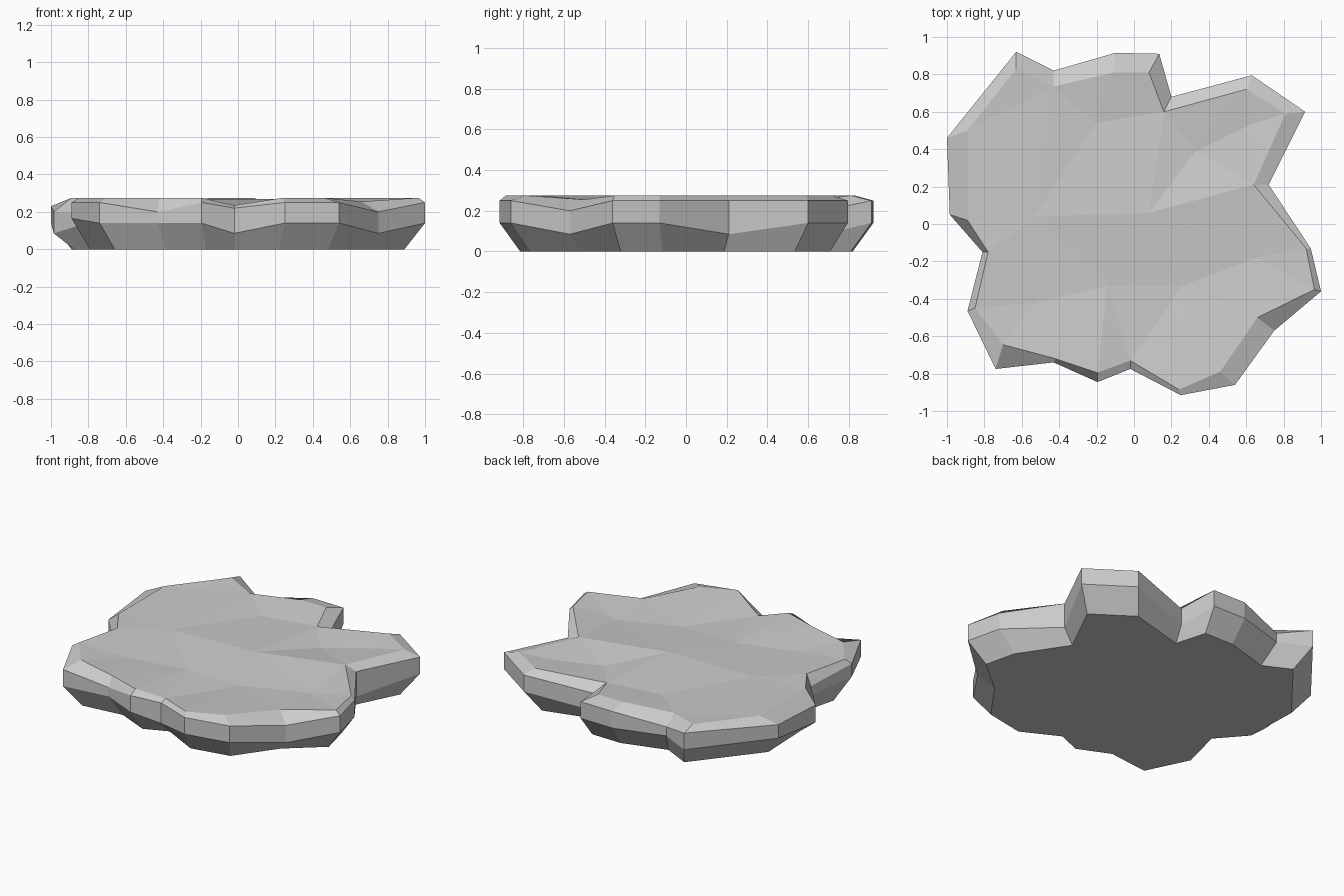
import bpy, bmesh
from mathutils import Vector
from mathutils.geometry import delaunay_2d_cdt

if "Cube" in bpy.data.objects:
    bpy.data.objects.remove(bpy.data.objects["Cube"])

# Widest outline of the slab, clockwise from back left
outline = [(-.63, .92), (-.43, .82), (-.10, .915), (.135, .91), (.20, .68), (.63, .795),
           (.915, .60), (.72, .21), (.945, -.13), (1, -.36), (.75, -.57), (.54, -.86),
           (.25, -.915), (-.02, -.775), (-.195, -.845), (-.43, -.74), (-.74, -.775),
           (-.89, -.465), (-.81, -.15), (-.985, .05), (-1, .46)]
# Inner edge of the bevelled top
rim = [(-.63, .83), (-.43, .735), (-.11, .81), (.08, .81), (.16, .60), (.60, .72),
       (.81, .59), (.64, .21), (.92, -.13), (.965, -.35), (.66, -.50), (.46, -.79),
       (.24, -.885), (-.02, -.73), (-.195, -.795), (-.42, -.72), (-.70, -.645),
       (-.85, -.45), (-.78, -.15), (-.89, .02), (-.89, .50)]
# Shallow dents and rises of the top surface
dents = [(-.20, .54, .245), (.33, .39, .235), (.08, .06, .268), (-.14, -.33, .24),
         (.26, -.33, .24), (-.52, -.42, .25), (-.53, .04, .262), (.65, -.18, .24),
         (.62, .53, .255)]

# Heights that differ from the usual ones, by outline index
shoulder_z = {1: .20, 4: .20, 10: .20, 13: .22, 15: .20, 18: .20, 19: .20, 20: .23}
belly_z = {4: .085, 7: .085, 10: .085, 13: .085, 17: .165, 19: .085}
rim_z = {4: .25, 10: .255, 13: .235, 1: .26}

bm = bmesh.new()
n = len(outline)
rings = [
    [bm.verts.new((x * .89, y * .89, 0)) for x, y in outline],
    [bm.verts.new((x, y, belly_z.get(i, .14))) for i, (x, y) in enumerate(outline)],
    [bm.verts.new((x, y, shoulder_z.get(i, .25))) for i, (x, y) in enumerate(outline)],
    [bm.verts.new((x, y, rim_z.get(i, .275))) for i, (x, y) in enumerate(rim)],
]

# Undercut, wall and bevel
for lower, upper in zip(rings, rings[1:]):
    for i in range(n):
        j = (i + 1) % n
        bm.faces.new((lower[i], lower[j], upper[j], upper[i]))

# Flat underside
bm.faces.new(rings[0])

# Faceted top
top = rings[3] + [bm.verts.new(p) for p in dents]
flat = [Vector(v.co[:2]) for v in top]
edges = [(i, (i + 1) % n) for i in range(n)]
_, _, tris, origin, _, _ = delaunay_2d_cdt(flat, edges, [list(range(n))], 1, 1e-5)
for t in tris:
    bm.faces.new([top[origin[k][0]] for k in t])

bmesh.ops.recalc_face_normals(bm, faces=bm.faces)
mesh = bpy.data.meshes.new("rock_slab")
bm.to_mesh(mesh)
bm.free()
bpy.context.collection.objects.link(bpy.data.objects.new("rock_slab", mesh))
